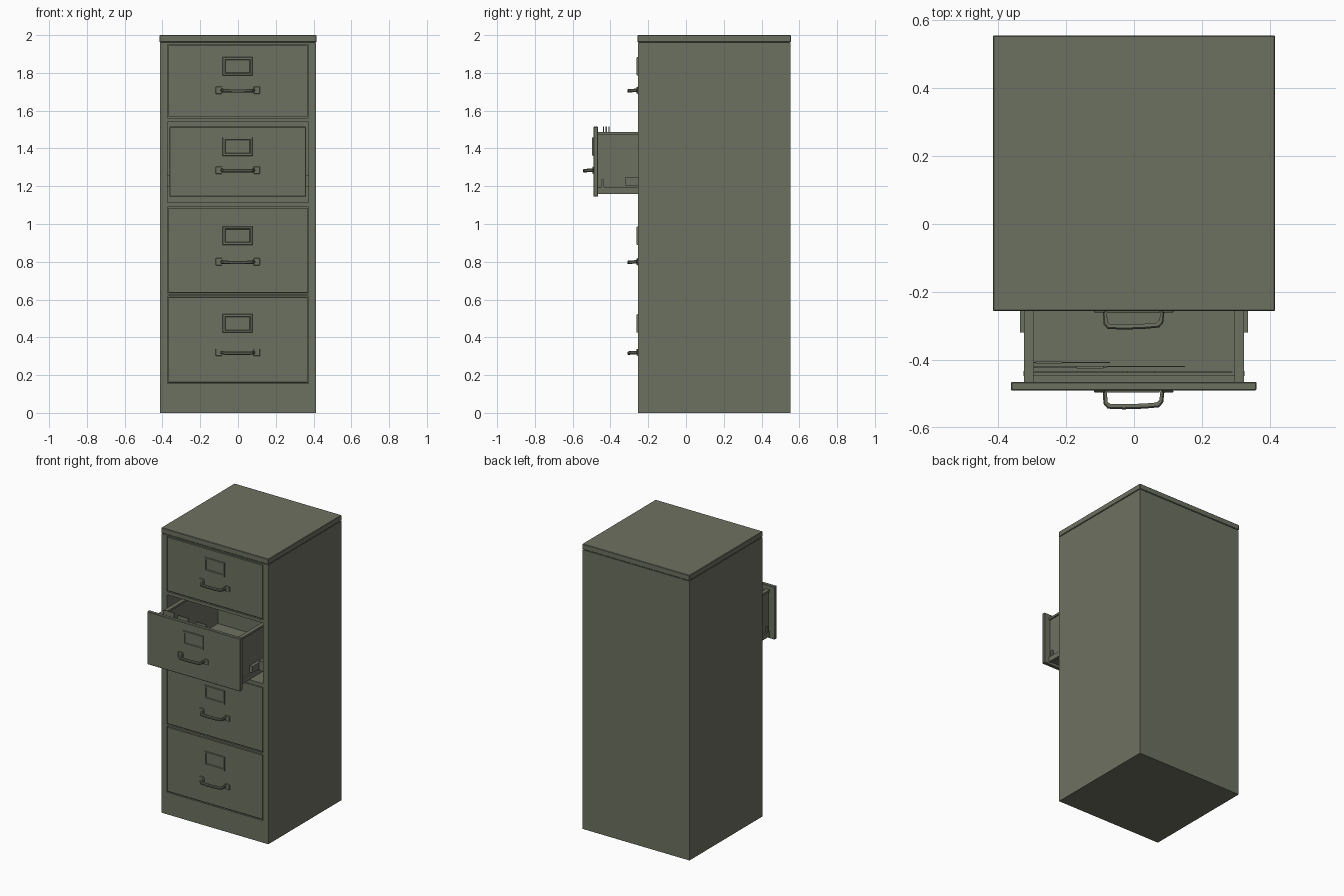
import bpy, bmesh, math
from mathutils import Vector

if "Cube" in bpy.data.objects:
    bpy.data.objects.remove(bpy.data.objects["Cube"])


def material(name, rgb):
    m = bpy.data.materials.new(name)
    m.diffuse_color = (*rgb, 1)
    m.use_nodes = True
    m.node_tree.nodes["Principled BSDF"].inputs["Base Color"].default_value = m.diffuse_color
    return m


GREEN = material("olive grey paint", (0.152, 0.164, 0.118))


def finish(name, bm):
    bmesh.ops.recalc_face_normals(bm, faces=bm.faces)
    me = bpy.data.meshes.new(name)
    bm.to_mesh(me)
    bm.free()
    me.materials.append(GREEN)
    ob = bpy.data.objects.new(name, me)
    bpy.context.collection.objects.link(ob)
    return ob


def box(name, x, y, z, bevel=0):
    """Box from (min, max) pairs on each axis."""
    bm = bmesh.new()
    bmesh.ops.create_cube(bm, size=1)
    for v in bm.verts:
        v.co = Vector([p[0] if c < 0 else p[1] for c, p in zip(v.co, (x, y, z))])
    if bevel:
        bmesh.ops.bevel(bm, geom=bm.edges[:], offset=bevel, segments=1, affect='EDGES')
    return finish(name, bm)


def cut(target, cutter):
    mod = target.modifiers.new("opening", 'BOOLEAN')
    mod.operation = 'DIFFERENCE'
    mod.solver = 'EXACT'
    mod.object = cutter
    cutter.hide_render = True
    cutter.hide_viewport = True


FRONT, BACK, HALF = -0.255, 0.553, 0.414
PULLED = -0.49

# Cabinet body and its lid
body = box("cabinet_body", (-HALF, HALF), (FRONT, BACK), (0, 1.958))
box("cabinet_lid", (-HALF - 0.002, HALF + 0.002), (FRONT - 0.002, BACK + 0.002), (1.962, 2.0), 0.003)
box("lid_seam", (-HALF + 0.004, HALF - 0.004), (FRONT + 0.004, BACK - 0.004), (1.957, 1.963))


def frame(name, y, zc):
    """Label holder: raised rim around a recessed card."""
    bm = bmesh.new()
    loops = []
    # half width, half height, forward offset, from outer edge to card
    for w, h, d in ((0.079, 0.049, 0), (0.077, 0.047, 0.007), (0.067, 0.037, 0.007), (0.064, 0.034, 0.001)):
        loops.append([bm.verts.new((sx * w - 0.002, y - d, zc + sz * h))
                      for sx, sz in ((-1, -1), (1, -1), (1, 1), (-1, 1))])
    for a, b in zip(loops, loops[1:]):
        for i in range(4):
            j = (i + 1) % 4
            bm.faces.new((a[i], a[j], b[j], b[i]))
    bm.faces.new(loops[-1])
    bm.faces.new(loops[0][::-1])
    finish(name, bm)


def handle(name, y, zc):
    """Bow handle swept along a bent path, with a foot plate at each end."""
    path = [(-0.092, 0), (-0.090, 0.04), (-0.078, 0.054), (-0.03, 0.056),
            (0.03, 0.054), (0.074, 0.050), (0.086, 0.036), (0.090, 0)]
    inner = [(-0.080, 0), (-0.078, 0.034), (-0.070, 0.040), (-0.03, 0.041),
             (0.03, 0.039), (0.066, 0.036), (0.075, 0.028), (0.078, 0)]
    bm = bmesh.new()
    rings = []
    for i, (o, n) in enumerate(zip(path, inner)):
        sag = -0.004 * math.sin(math.pi * i / (len(path) - 1))
        o, n = Vector(o), Vector(n)
        rings.append([bm.verts.new((p.x, y - p.y, zc + sag + dz)) for p, dz in
                      ((o, 0.004), (o, -0.004), (o.lerp(n, .3), -0.009),
                       (n, -0.008), (n, 0.008), (o.lerp(n, .3), 0.009))])
    for a, b in zip(rings, rings[1:]):
        for k in range(6):
            j = (k + 1) % 6
            bm.faces.new((a[k], a[j], b[j], b[k]))
    bm.faces.new(rings[0])
    bm.faces.new(rings[-1])
    finish(name, bm)
    for side in (-1, 1):
        x = side * 0.1
        box(name + "_foot", (x - 0.018, x + 0.016), (y - 0.006, y), (zc - 0.019, zc + 0.019), 0.002)


# Four drawers: opening bottom, opening top, label height, handle height
rows = {"top": (1.562, 1.95, 1.835, 1.708), "open": (1.115, 1.54, 1.41, 1.285),
        "third": (0.63, 1.09, 0.938, 0.80), "bottom": (0.155, 0.618, 0.474, 0.32)}
for key, (z0, z1, label_z, handle_z) in rows.items():
    is_open = key == "open"
    depth = 0.5 if is_open else FRONT + 0.02
    cut(body, box(key + "_opening_cutter", (-0.374, 0.374), (FRONT - 0.05, depth), (z0, z1)))
    if is_open:
        y = PULLED
        box("open_drawer_front", (-0.363, 0.361), (y, y + 0.025), (1.145, 1.515), 0.003)
    else:
        y = FRONT
        box(key + "_drawer_front", (-0.369, 0.369), (y, y + 0.03), (z0 + 0.006, z1 - 0.004), 0.002)
    frame(key + "_label_holder", y, label_z)
    handle(key + "_handle", y, handle_z)

# Pulled-out drawer tray
y0, y1 = PULLED + 0.022, 0.22
box("tray_floor", (-0.31, 0.31), (y0, y1), (1.165, 1.18))
box("tray_back", (-0.31, 0.31), (y1 - 0.012, y1), (1.165, 1.44))
box("tray_inner_front", (-0.31, 0.31), (y0, y0 + 0.022), (1.165, 1.475))
for s in (-1, 1):
    def side(name, a, b, ys, z):
        box(name, tuple(sorted((s * a, s * b))), ys, z)
    side("tray_side", 0.302, 0.314, (y0, y1), (1.162, 1.478))
    side("tray_side_rim", 0.296, 0.324, (y0, y1), (1.472, 1.486))
    side("tray_side_foot", 0.305, 0.324, (y0, y1), (1.16, 1.195))
    # Sliding rail and its cabinet half
    side("slide_rail", 0.314, 0.336, (-0.32, 0.45), (1.205, 1.25))
    side("cabinet_rail", 0.336, 0.376, (FRONT + 0.01, 0.45), (1.195, 1.26))
    side("rail_stop", 0.314, 0.326, (y0 + 0.02, y0 + 0.035), (1.195, 1.235))

# Hanging folders near the drawer front
for x0, x1, yc, top in ((-0.295, -0.07, -0.408, 1.522), (-0.295, -0.08, -0.422, 1.47),
                        (-0.08, 0.15, -0.42, 1.465), (-0.295, 0.29, -0.436, 1.46)):
    box("folder", (x0, x1), (yc - 0.002, yc + 0.002), (1.18, min(top, 1.47)))
for x, yc in ((-0.25, -0.408), (-0.13, -0.422), (0.02, -0.436)):
    box("folder_tab", (x - 0.04, x + 0.04), (yc - 0.003, yc + 0.003), (1.45, 1.515))
